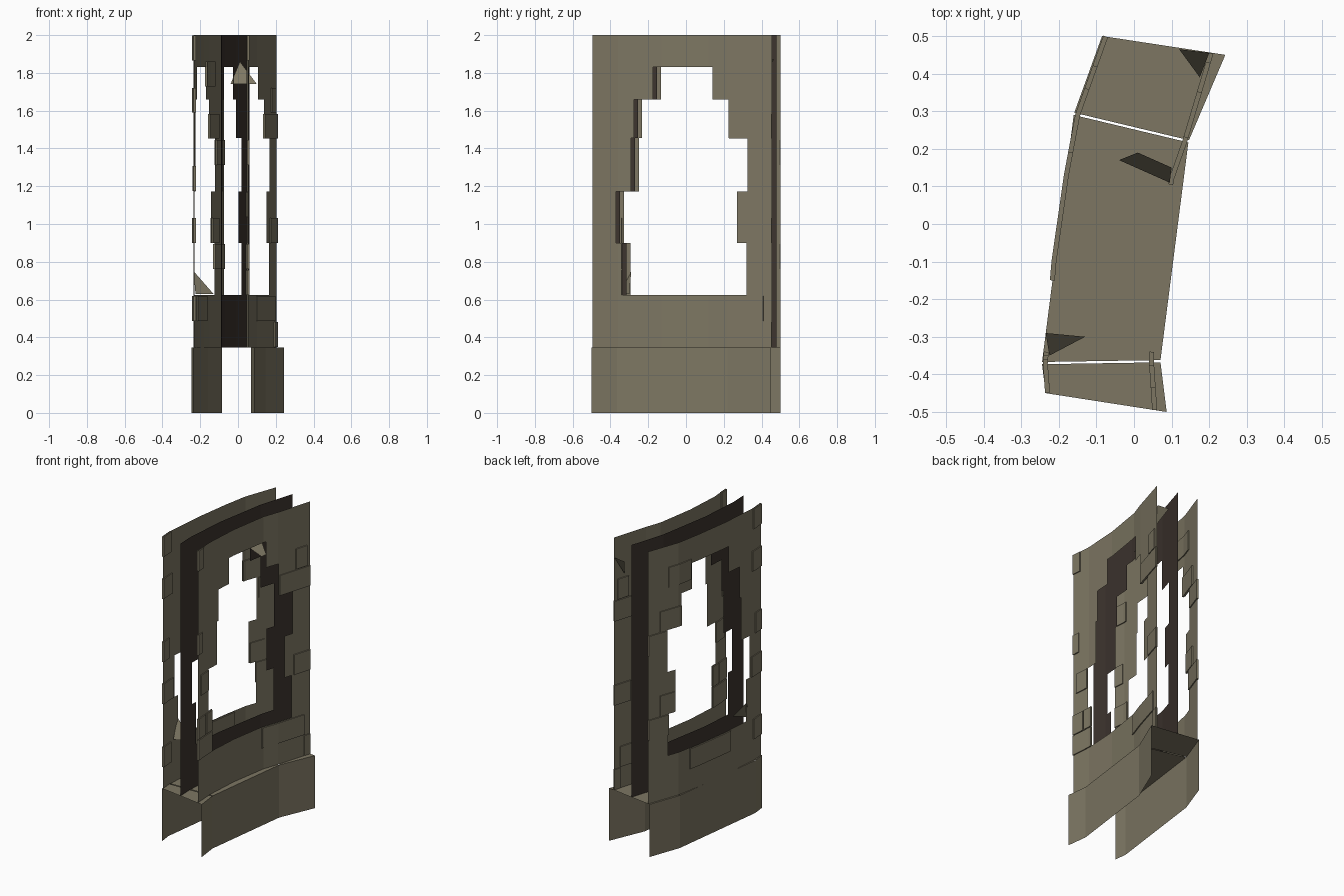
import bpy
import bmesh

cube = bpy.data.objects.get("Cube")
if cube:
    bpy.data.objects.remove(cube)


def material(name, rgb):
    m = bpy.data.materials.new(name)
    m.use_nodes = True
    m.diffuse_color = (*rgb, 1)
    m.node_tree.nodes["Principled BSDF"].inputs["Base Color"].default_value = (*rgb, 1)
    return m


STONE = material("stone", (0.205, 0.183, 0.124))
DARK = material("dark_core", (0.046, 0.034, 0.027))

BASE_TOP, TOP = 0.345, 2.0
ROW = (TOP - BASE_TOP) / 12

# Plan curves of the sheets as (x, y) from front to back
LEFT = [(-.23, -.45), (-.236, -.37), (-.213, -.1), (-.18, .13), (-.15, .29), (-.075, .5)]
CORE = [(-.085, -.475), (-.09, -.37), (-.07, -.1), (-.01, .25), (.06, .478)]
RIGHT = [(.055, -.495), (.046, -.36), (.06, -.13), (.1, .12), (.135, .22), (.205, .455)]
BASE_LEFT = [(-.235, -.45), (-.245, -.37), (-.16, .293), (-.085, .5)]
BASE_RIGHT = [(.087, -.5), (.07, -.365), (.145, .22), (.243, .45)]

# Stepped opening: z bottom, z top, front edge, back edge
OPENING = [(.625, .9, -.335, .32), (.9, 1.173, -.37, .27), (1.173, 1.455, -.29, .325),
           (1.455, 1.66, -.275, .225), (1.66, 1.83, -.175, .14)]


def x_at(curve, y):
    for (xa, ya), (xb, yb) in zip(curve, curve[1:]):
        if y <= yb:
            break
    return xa + (xb - xa) * (y - ya) / (yb - ya)


def patch(bm, curve, y0, y1, z0, z1):
    """Upright strip that follows a plan curve."""
    ys = [y0] + [y for _, y in curve if y0 + .001 < y < y1 - .001] + [y1]
    cols = [[bm.verts.new((x_at(curve, y), y, z)) for z in (z0, z1)] for y in ys]
    for a, b in zip(cols, cols[1:]):
        bm.faces.new((a[0], b[0], b[1], a[1]))


def finish(name, bm, mat, thickness=0):
    bmesh.ops.remove_doubles(bm, verts=bm.verts, dist=.0005)
    mesh = bpy.data.meshes.new(name)
    bm.to_mesh(mesh)
    bm.free()
    mesh.materials.append(mat)
    ob = bpy.data.objects.new(name, mesh)
    bpy.context.collection.objects.link(ob)
    if thickness:
        mod = ob.modifiers.new("Thickness", "SOLIDIFY")
        mod.thickness = thickness
        mod.offset = 0
    return ob


def wall(name, curve, shift, mat):
    bm = bmesh.new()
    front, back = curve[0][1], curve[-1][1]
    patch(bm, curve, front, back, BASE_TOP, OPENING[0][0])
    for z0, z1, a, b in OPENING:
        patch(bm, curve, front, a + shift, z0, z1)
        patch(bm, curve, b + shift, back, z0, z1)
    patch(bm, curve, front, back, OPENING[-1][1], TOP)
    finish(name, bm, mat)


def bricks(name, curve, layout):
    bm = bmesh.new()
    for row, y0, y1 in layout:
        z = BASE_TOP + row * ROW
        patch(bm, curve, y0, y1, z + .003, z + ROW - .003)
    finish(name, bm, STONE, .013)


# Two stone skins with a dark core between them
wall("left_skin", LEFT, .042, STONE)
wall("core_sheet", CORE, .021, DARK)
wall("right_skin", RIGHT, 0, STONE)

# Bricks that stand proud of the skins: row, front edge, back edge
bricks("right_bricks", RIGHT, [
    (1, .105, .41), (2, -.495, -.34), (3, -.495, -.41), (3, -.4, -.34),
    (4, .335, .454), (5, -.465, -.375), (7, -.495, -.445), (8, .23, .454),
    (9, .35, .43), (11, -.495, -.435), (0, .41, .454)])
bricks("left_bricks", LEFT, [
    (1, -.15, .2), (1, -.449, -.36), (3, .36, .499), (4, -.449, -.34),
    (4, .32, .42), (6, -.449, -.38), (7, .38, .499), (8, .27, .42),
    (9, -.449, -.35), (10, .19, .36), (11, -.449, -.36)])

# Plinth sides
for name, curve in (("left_plinth", BASE_LEFT), ("right_plinth", BASE_RIGHT)):
    bm = bmesh.new()
    patch(bm, curve, curve[0][1], curve[-1][1], 0, BASE_TOP)
    finish(name, bm, STONE)

# Plinth top in three slabs with narrow joints
bm = bmesh.new()
for i in range(3):
    g0, g1 = (.003 if i else 0), (.003 if i < 2 else 0)
    quad = []
    for curve, ends in ((BASE_LEFT, (0, 1)), (BASE_RIGHT, (1, 0))):
        for e in ends:
            y = curve[i + e][1] + (-g1 if e else g0)
            quad.append(bm.verts.new((x_at(curve, y), y, BASE_TOP)))
    bm.faces.new(quad)
finish("plinth_top", bm, STONE)

# Broken shards that poke in from the skins
SHARDS = {
    "front_shard": [(-.235, -.29, .75), (-.225, -.35, .63), (-.13, -.3, .63)],
    "upper_shard": [(.01, .19, 1.86), (.1, .15, 1.74), (.095, .11, 1.74), (-.04, .17, 1.74)],
    "back_shard": [(.12, .465, 1.87), (.2, .455, 1.87), (.175, .39, 1.75)],
}
for name, points in SHARDS.items():
    bm = bmesh.new()
    bm.faces.new([bm.verts.new(p) for p in points])
    finish(name, bm, STONE)
